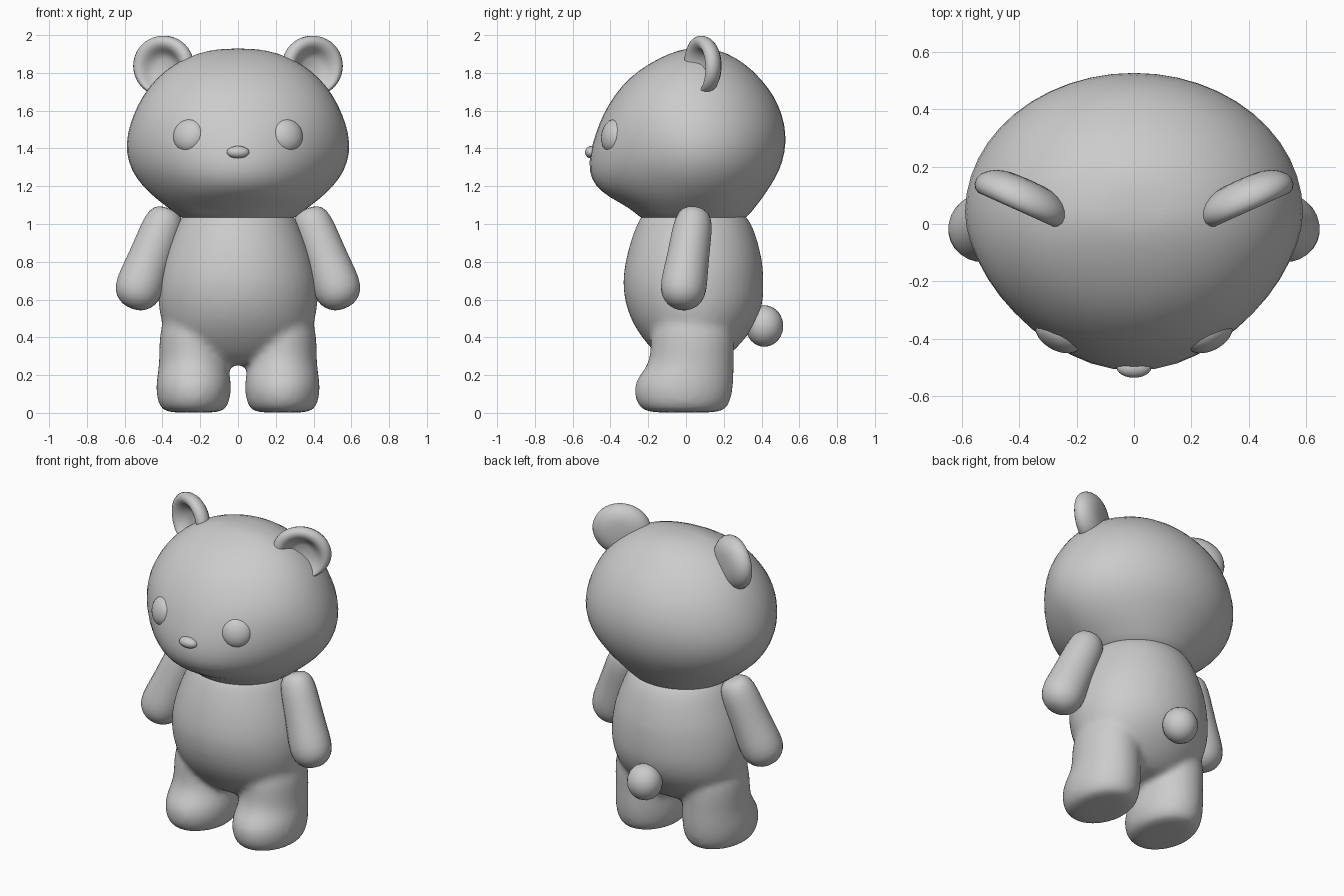
import bpy, bmesh, math
from mathutils import Matrix, Vector

if "Cube" in bpy.data.objects:
    bpy.data.objects.remove(bpy.data.objects["Cube"])

GREY = (0.6, 0.6, 0.6, 1)
mat = bpy.data.materials.new("plain grey")
mat.use_nodes = True
mat.diffuse_color = GREY
mat.node_tree.nodes["Principled BSDF"].inputs["Base Color"].default_value = GREY


def add_loft(bm, rings, cx=0, cy=None, sides=24):
    """Closed skin over rings of (z, half width, y front, y back, front sharpness)."""
    loops = []
    for z, rx, y0, y1, *sharp in rings:
        p = sharp[0] if sharp else 1
        mid = (y0 + y1) / 2 if cy is None else cy
        loop = []
        for i in range(sides):
            a = math.tau * i / sides
            s = math.sin(a)
            y = mid + (y1 - mid) * s if s > 0 else mid - (mid - y0) * abs(s) ** p
            loop.append(bm.verts.new((cx + rx * math.cos(a), y, z)))
        loops.append(loop)
    for a, b in zip(loops, loops[1:]):
        for i in range(sides):
            j = (i + 1) % sides
            bm.faces.new((a[i], a[j], b[j], b[i]))
    bm.faces.new(loops[0])
    bm.faces.new(loops[-1])


def finish(name, bm, matrix=None, side=1, subdiv=1):
    if matrix:
        bm.transform(matrix)
    bm.transform(Matrix.Diagonal((side, 1, 1, 1)))
    bmesh.ops.recalc_face_normals(bm, faces=bm.faces)
    for f in bm.faces:
        f.smooth = True
    mesh = bpy.data.meshes.new(name)
    bm.to_mesh(mesh)
    bm.free()
    mesh.materials.append(mat)
    ob = bpy.data.objects.new(name, mesh)
    bpy.context.collection.objects.link(ob)
    if subdiv:
        ob.modifiers.new("Subdivision", "SUBSURF").levels = subdiv
        ob.modifiers["Subdivision"].render_levels = subdiv
    return ob


def ball(name, loc, size, facing=(0, -1, 0), side=1):
    """Ellipsoid whose local z points along facing."""
    bm = bmesh.new()
    bmesh.ops.create_uvsphere(bm, u_segments=20, v_segments=12, radius=1)
    turn = Vector(facing).to_track_quat("Z", "Y").to_matrix().to_4x4()
    m = Matrix.Translation(loc) @ turn @ Matrix.Diagonal((*size, 1))
    return finish(name, bm, m, side, 0)


# Head, with a pointed muzzle low on the face
bm = bmesh.new()
add_loft(bm, [
    (1.00, .26, -.20, .28), (1.04, .31, -.25, .33), (1.09, .38, -.31, .37),
    (1.14, .445, -.41, .41, 1.2), (1.20, .51, -.49, .45, 1.4),
    (1.28, .57, -.525, .50, 1.4), (1.38, .60, -.515, .53, 1.3),
    (1.48, .592, -.485, .535, 1.15), (1.58, .56, -.445, .515),
    (1.68, .51, -.385, .47), (1.77, .44, -.31, .40), (1.85, .34, -.20, .315),
    (1.905, .22, -.085, .22), (1.93, .09, .0, .13)], cy=.04)
finish("head", bm)

# Body: torso and legs fused into one soft skin
bm = bmesh.new()
add_loft(bm, [
    (.25, .15, -.07, .14), (.30, .28, -.15, .23), (.40, .385, -.24, .325),
    (.50, .415, -.30, .39), (.60, .43, -.33, .415), (.70, .425, -.34, .415),
    (.80, .405, -.325, .41), (.90, .37, -.30, .385), (.98, .335, -.27, .36),
    (1.05, .30, -.24, .32), (1.10, .22, -.18, .25)])
for s in (1, -1):
    add_loft(bm, [
        (0, .12, -.17, .15), (.012, .165, -.23, .205), (.05, .19, -.265, .235),
        (.12, .202, -.28, .25), (.18, .197, -.265, .255), (.23, .188, -.22, .255),
        (.29, .183, -.19, .255), (.40, .185, -.19, .26), (.55, .16, -.17, .24)],
        cx=.235 * s)
body = finish("body", bm)
remesh = body.modifiers.new("Fuse", "REMESH")
remesh.mode = "VOXEL"
remesh.voxel_size = .02
remesh.use_smooth_shade = True
soften = body.modifiers.new("Soften", "SMOOTH")
soften.factor = .5
soften.iterations = 6

# Nose and tail
ball("nose", (0, -.50, 1.38), (.06, .033, .035))
ball("tail", (0, .415, .46), (.105, .11, .10))

for side, word in ((1, "left"), (-1, "right")):
    # Eyes
    ball(word + "_eye", (.26, -.385, 1.468), (.09, .09, .055), (.45, -.87, .2), side)

    # Arms: tapered capsules, thicker at the hand
    shoulder, hand = Vector((.365, .05, 1.08)), Vector((.565, -.03, .555))
    axis = hand - shoulder
    bm = bmesh.new()
    add_loft(bm, [(t * axis.length, r, -r * 1.05, r * 1.05) for t, r in (
        (0, .04), (.03, .08), (.13, .107), (.35, .112), (.6, .12),
        (.78, .13), (.9, .115), (.97, .075), (1, .035))], sides=12)
    turn = axis.to_track_quat("Z", "Y").to_matrix().to_4x4()
    finish(word + "_arm", bm, Matrix.Translation(shoulder) @ turn, side)

    # Ears: rounded back and a bowl hollowed into the front
    bm = bmesh.new()
    add_loft(bm, [
        (-.07, .06, -.06, .06), (-.058, .125, -.12, .12), (-.02, .175, -.16, .16),
        (.025, .18, -.165, .167), (.052, .15, -.15, .14), (.04, .115, -.14, .10),
        (.0, .09, -.12, .075), (-.025, .05, -.07, .04)], sides=20)
    turn = Matrix(((.91, 0, .41), (.41, 0, -.91), (0, 1, 0))).to_4x4()
    finish(word + "_ear", bm, Matrix.Translation((.39, .09, 1.837)) @ turn, side)
